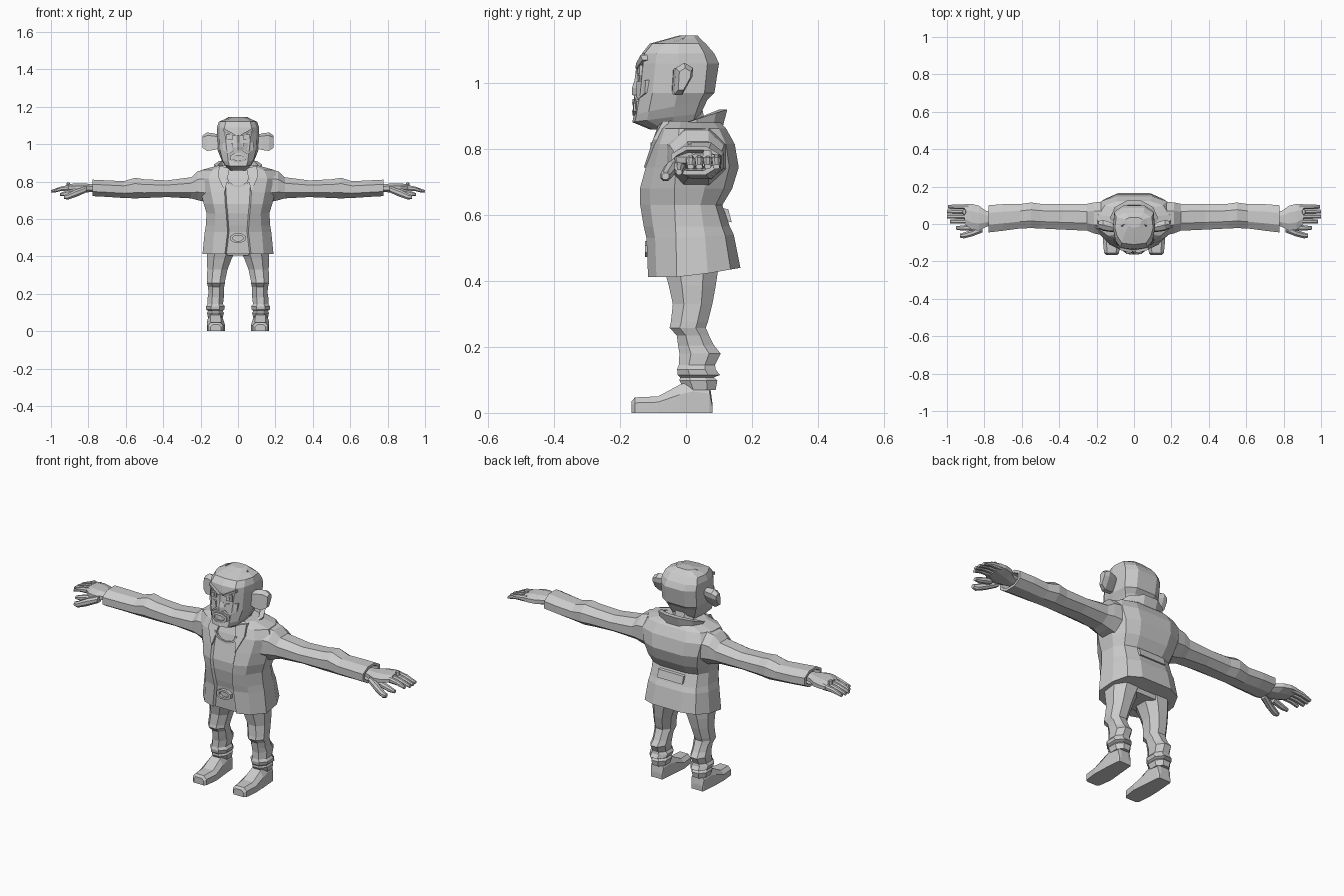
import bpy, bmesh, math
from mathutils import Vector

grey = bpy.data.materials.new("light grey")
grey.diffuse_color = (0.6, 0.6, 0.6, 1)


def loft(name, rings, close=False, caps=True, mirror=False):
    """Skin a list of equal-length point rings."""
    bm = bmesh.new()
    vs = [[bm.verts.new(p) for p in r] for r in rings]
    n = len(vs[0])
    pairs = list(zip(vs, vs[1:])) + ([(vs[-1], vs[0])] if close else [])
    for a, b in pairs:
        for i in range(n):
            j = (i + 1) % n
            bm.faces.new((a[i], a[j], b[j], b[i]))
    if caps and not close:
        bm.faces.new(vs[0])
        bm.faces.new(vs[-1])
    if mirror:
        geo = bmesh.ops.duplicate(bm, geom=bm.verts[:] + bm.edges[:] + bm.faces[:])["geom"]
        for v in geo:
            if isinstance(v, bmesh.types.BMVert):
                v.co.x *= -1
    bmesh.ops.recalc_face_normals(bm, faces=bm.faces)
    me = bpy.data.meshes.new(name)
    bm.to_mesh(me)
    bm.free()
    me.materials.append(grey)
    ob = bpy.data.objects.new(name, me)
    bpy.context.collection.objects.link(ob)
    return ob


def octo(a0, a1, b0, b1, c=0.28):
    """Chamfered rectangle in two coordinates."""
    da, db = (a1 - a0) * c, (b1 - b0) * c
    return [(a0 + da, b0), (a1 - da, b0), (a1, b0 + db), (a1, b1 - db),
            (a1 - da, b1), (a0 + da, b1), (a0, b1 - db), (a0, b0 + db)]


def sym(half):
    """Mirror half a ring, given from front centre to back centre."""
    return half + [(-x, y, z) for x, y, z in half[-2:0:-1]]


def plate(name, pts, depth, mirror=False):
    """Front-facing panel given as 3D points, thickened backwards."""
    return loft(name, [pts, [(x, y + depth, z) for x, y, z in pts]], mirror=mirror)


# Jacket: recessed shirt strip at the front, full rings below the shoulders
def jacket_ring(z, w, f, b, gap, back_rise=0.0):
    half = [(0, f + .012, z), (gap, f + .012, z), (gap + .008, f, z),
            (.72 * w, f * .78, z), (w, f * .25, z), (w * .98, b * .4, z),
            (.8 * w, b * .82, z), (.45 * w, b, z), (0, b, z)]
    return sym([(x, y, z + back_rise * max(0, y / b)) for x, y, z in half])


loft("jacket", [jacket_ring(*r) for r in (
    (.412, .19, -.115, .165, .062, .028), (.53, .178, -.12, .145, .048, .01),
    (.565, .172, -.128, .133, .05), (.63, .168, -.139, .11, .055),
    (.68, .183, -.14, .14, .06), (.745, .2, -.122, .16, .064),
    (.815, .218, -.103, .148, .062), (.862, .195, -.082, .122, .05),
    (.885, .11, -.065, .1, .04))])

# Seam band across the back of the waist
loft("back_belt", [[(x, y, z) for y, z in ((.1, .585), (.139, .578), (.128, .618), (.1, .622))]
                   for x in (-.075, .075)])

# Standing collar, high at the back and low at the front
collar = []
for i in range(10):
    t = math.radians(-68 + 316 * i / 9)
    c, s = math.cos(t), math.sin(t)
    zt = .89 + .032 * s
    collar.append([(.12 * c, .025 + .09 * s, zt - .055), (.128 * c, .03 + .1 * s, zt),
                   (.105 * c, .025 + .08 * s, zt), (.095 * c, .02 + .07 * s, zt - .055)])
loft("collar", collar)

# Lapels and open-jacket edges
plate("lapel", [(.045, -.085, .87), (.1, -.07, .885), (.108, -.1, .83), (.07, -.128, .745)],
      .02, mirror=True)
# Shirt neckline
loft("neckline", [[(r * math.cos(t), -.103 + (.006 if k > 1 else -.004), .82 + r * .75 * math.sin(t))
                   for k, r in enumerate((.055, .068, .068, .055))]
                  for t in [math.radians(180 + 30 * i) for i in range(7)]])

# Belt buckle
buckle = [octo(-.042, .042, .473, .522), octo(-.027, .027, .483, .512)]
loft("belt_buckle", [[(x, y, z) for x, z in buckle[k]]
                     for k, y in ((0, -.1), (0, -.125), (1, -.125), (1, -.112))])


def zrings(rows):
    return [[(x, y, z) for x, y in octo(*r)] for z, *r in rows]


# Hips and trouser legs with folds, boot cuffs below
loft("hips", zrings([(.405, -.12, .12, -.05, .09), (.5, -.15, .15, -.08, .1)]))
loft("trouser_leg", zrings([
    (.45, .005, .165, -.07, .1), (.385, .035, .166, -.052, .09), (.33, .056, .164, -.04, .08),
    (.275, .068, .166, -.046, .066), (.258, .07, .166, -.05, .06), (.235, .074, .16, -.028, .07),
    (.205, .076, .158, -.024, .085), (.18, .076, .162, -.02, .105), (.145, .08, .162, -.022, .088),
    (.132, .07, .172, -.027, .09), (.115, .074, .17, -.025, .103), (.108, .082, .16, -.018, .085),
    (.098, .075, .166, -.02, .095), (.07, .082, .16, -.005, .09)]), mirror=True)

# Boots, lofted from toe to heel
boot = []
for y, x0, x1, h in ((-.165, .09, .148, .035), (-.155, .08, .16, .047), (-.085, .07, .167, .05),
                     (-.02, .076, .165, .085), (.02, .08, .162, .1), (.072, .084, .158, .09),
                     (.08, .088, .154, 0.03)):
    m = (x1 - x0) * .2
    boot.append([(x0, y, 0), (x1, y, 0), (x1, y, h * .65), (x1 - m, y, h),
                 (x0 + m, y, h), (x0, y, h * .65)])
loft("boot", boot, mirror=True)


def xrings(rows):
    return [[(x, y, z) for y, z in octo(*r)] for x, *r in rows]


# Sleeves, ending in a hollow cuff
loft("sleeve", xrings([
    (.17, -.06, .12, .69, .865), (.215, -.05, .115, .7, .855), (.25, -.036, .108, .71, .823),
    (.38, -.03, .108, .717, .806), (.5, -.024, .108, .712, .812), (.55, -.022, .115, .71, .82),
    (.61, -.024, .106, .712, .802), (.7, -.036, .106, .718, .806), (.778, -.045, .1, .722, .81),
    (.778, -.03, .085, .735, .797), (.74, -.025, .08, .74, .79)]), mirror=True)

# Hands: palm, four fingers, thumb, knuckle stud
loft("palm", xrings([(.74, 0, .06, .745, .785), (.79, -.015, .07, .743, .787),
                     (.83, -.035, .098, .742, .79), (.87, -.03, .108, .745, .79),
                     (.905, .0, .106, .748, .786)]), mirror=True)
for i, (y, tip) in enumerate(((.014, .985), (.04, 1.0), (.066, 1.0), (.092, .995))):
    d = .0125
    loft("finger_%d" % (i + 1), xrings([
        (.885, y - d, y + d, .752, .784), (.945, y - d, y + d, .75, .774),
        (tip, y - d * .8, y + d * .8, .74, .754)]), mirror=True)
loft("thumb", xrings([(.81, -.045, -.005, .742, .775), (.865, -.066, -.03, .718, .758),
                      (.91, -.077, -.045, .703, .735), (.93, -.073, -.052, .708, .728)]), mirror=True)
loft("index_finger", xrings([(.86, -.035, .0, .735, .765), (.92, -.035, -.008, .722, .75),
                             (.952, -.03, -.012, .722, .738)]), mirror=True)
loft("knuckle_stud", zrings([(.775, .897, .918, .05, .08), (.796, .9, .915, .053, .077)]), mirror=True)


# Head: flat-faced rings, jaw dropping towards the front
def head_ring(z, w, f, b, fw, tilt=0):
    half = [(0, f, z), (fw, f + .008, z), (w * .88, f + .045, z), (w, f * .3 + b * .2, z),
            (w * .93, b * .65, z), (w * .5, b, z), (0, b, z)]
    return sym([(x, y, z + tilt * (y - f)) for x, y, z in half])


loft("head", [head_ring(*r) for r in (
    (.86, .05, -.11, .02, .03), (.882, .078, -.163, .045, .045, .13),
    (.905, .094, -.158, .065, .052, .2), (.97, .11, -.147, .086, .06),
    (1.06, .113, -.138, .1, .07), (1.09, .112, -.134, .086, .072),
    (1.12, .102, -.11, .06, .065), (1.134, .07, -.06, .045, .05), (1.145, .05, -.02, .035, .03))])
loft("neck", zrings([(.82, -.065, .065, -.05, .07), (.92, -.06, .06, -.06, .05)]))

# Ears: flared blocks on the sides
ear = [(-.035, .966), (-.012, .966), (.018, 1.02), (.02, 1.045), (-.005, 1.06), (-.03, 1.045)]
loft("ear", [[(x, -.01 + (y + .01) * s + dy, 1.013 + (z - 1.013) * s) for y, z in ear]
             for x, s, dy in ((.095, .75, -.015), (.13, .95, -.008), (.165, 1.05, 0), (.19, .7, .004))],
     mirror=True)

# Face: brow, eyes, nose, muzzle and mouth
plate("brow", [(.008, -.153, 1.045), (.03, -.152, 1.06), (.078, -.138, 1.085), (.08, -.132, 1.07),
               (.03, -.15, 1.046)], .025, mirror=True)
plate("eye_socket", [(.03, -.147, 1.022), (.063, -.142, 1.022), (.063, -.141, 1.055),
                     (.03, -.146, 1.05)], .018, mirror=True)
plate("eye", [(.038, -.15, 1.03), (.053, -.148, 1.03), (.053, -.147, 1.046), (.038, -.149, 1.045)],
      .009, mirror=True)
loft("nose", [[(-w, y, z), (0, y - d, z), (w, y, z), (0, -.13, z)] for z, w, y, d in
              ((.965, .022, -.15, .014), (.985, .026, -.148, .016), (1.01, .012, -.146, .01),
               (1.05, .01, -.143, .008))])
plate("muzzle", [(-.05, -.15, .905), (.05, -.15, .905), (.055, -.15, .945), (.025, -.159, .965),
                 (-.025, -.159, .965), (-.055, -.15, .945)], .03)
lips = [octo(-.042, .042, .902, .952), octo(-.03, .03, .914, .94)]
loft("lips", [[(x, y + abs(x) * .12, z) for x, z in lips[k]]
              for k, y in ((0, -.145), (0, -.164), (1, -.165), (1, -.157))])
plate("cheek", [(.052, -.148, .95), (.08, -.125, .97), (.085, -.122, 1.01), (.03, -.15, 1.005),
                (.025, -.152, .975)], .02, mirror=True)
